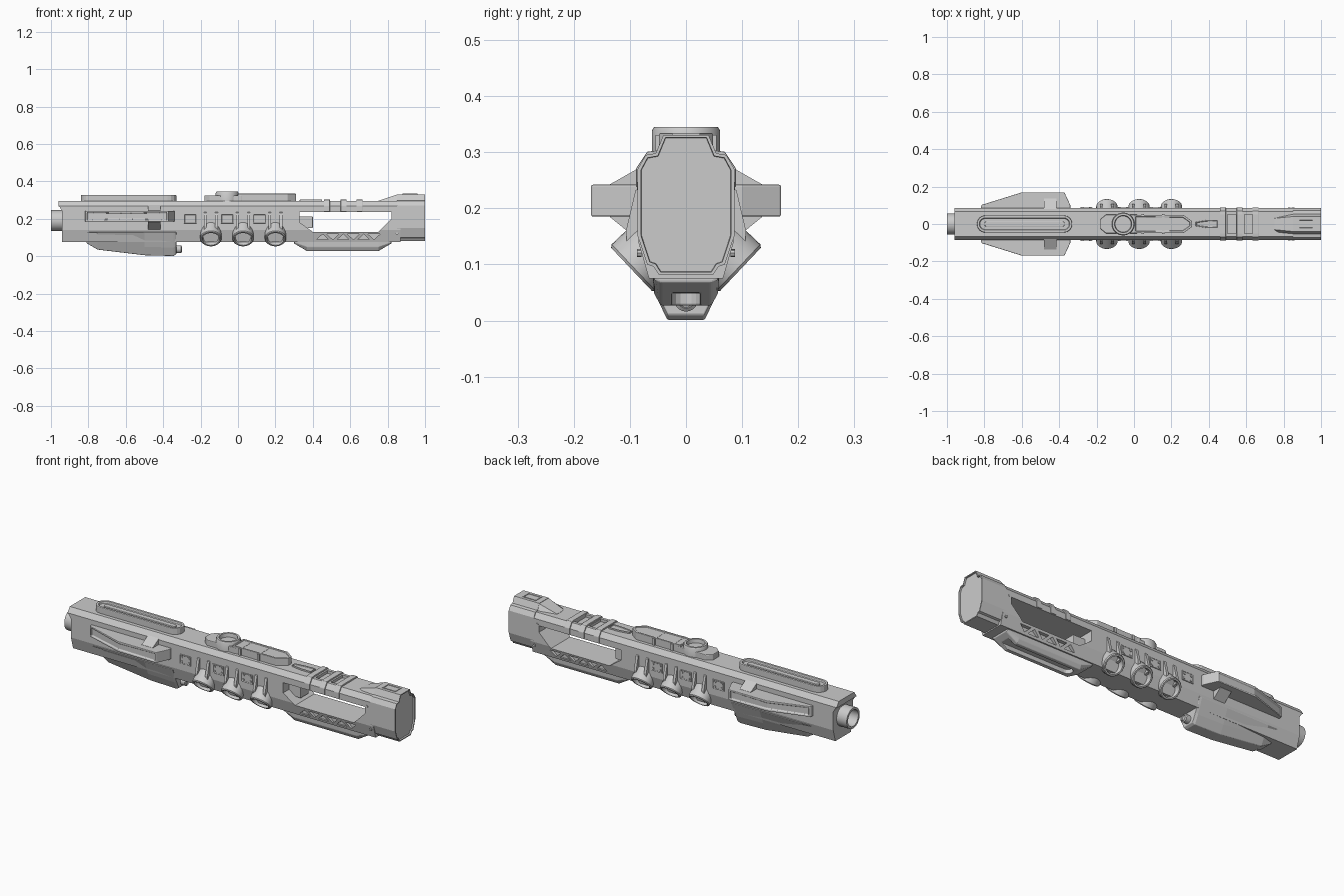
import bpy, bmesh, math
from mathutils import Vector

if "Cube" in bpy.data.objects:
    bpy.data.objects.remove(bpy.data.objects["Cube"])


def make(name, bm, bevel=0.0):
    bmesh.ops.remove_doubles(bm, verts=bm.verts[:], dist=1e-5)
    bmesh.ops.recalc_face_normals(bm, faces=bm.faces[:])
    me = bpy.data.meshes.new(name)
    bm.to_mesh(me)
    bm.free()
    ob = bpy.data.objects.new(name, me)
    bpy.context.collection.objects.link(ob)
    if bevel:
        soften(ob, bevel)
    return ob


def soften(ob, width):
    m = ob.modifiers.new("edge_bevel", 'BEVEL')
    m.width, m.segments, m.limit_method = width, 2, 'ANGLE'
    m.angle_limit = math.radians(25)


def loft(name, rings, bevel=0.0, inset=None):
    """Skin closed rings of 3D points; inset = (thickness, depth) on the last cap."""
    bm = bmesh.new()
    vs = [[bm.verts.new(p) for p in r] for r in rings]
    n = len(rings[0])
    for a, b in zip(vs, vs[1:]):
        for i in range(n):
            bm.faces.new((a[i], a[(i + 1) % n], b[(i + 1) % n], b[i]))
    bm.faces.new(vs[0][::-1])
    cap = bm.faces.new(vs[-1])
    bmesh.ops.recalc_face_normals(bm, faces=bm.faces[:])
    if inset:
        bmesh.ops.inset_region(bm, faces=[cap], thickness=inset[0], depth=0)
        bmesh.ops.inset_region(bm, faces=[cap], thickness=0.001, depth=-inset[1])
    return make(name, bm, bevel)


def prism(name, pts, axis, a, b, bevel=0.0, inset=None):
    place = {'x': lambda p, t: (t, p[0], p[1]),
             'y': lambda p, t: (p[0], t, p[1]),
             'z': lambda p, t: (p[0], p[1], t)}[axis]
    return loft(name, [[place(p, t) for p in pts] for t in (a, b)], bevel, inset)


def lathe(name, profile, center, direction, seg=32):
    """Revolve (radius, height) points around a direction."""
    q = Vector((0, 0, 1)).rotation_difference(Vector(direction))
    bm = bmesh.new()
    rows = []
    for r, h in profile:
        rows.append([bm.verts.new(Vector(center) + q @ Vector((
            r * math.cos(2 * math.pi * i / seg), r * math.sin(2 * math.pi * i / seg), h)))
            for i in range(seg)])
    for a, b in zip(rows, rows[1:]):
        for i in range(seg):
            j = (i + 1) % seg
            bm.faces.new((a[i], a[j], b[j], b[i]))
    for row in (rows[0], rows[-1]):
        bm.faces.new(row)
    ob = make(name, bm)
    bpy.ops.object.select_all(action='DESELECT')
    ob.select_set(True)
    bpy.context.view_layer.objects.active = ob
    bpy.ops.object.shade_smooth_by_angle(angle=math.radians(30))
    return ob


def sym(half):
    return half + [(-y, z) for y, z in reversed(half)]


def rect(x0, x1, z0, z1):
    return [(x0, z0), (x1, z0), (x1, z1), (x0, z1)]


def capsule(x0, x1, r, n=8):
    arc = [math.pi * i / n - math.pi / 2 for i in range(n + 1)]
    return ([(x1 - r + r * math.cos(t), r * math.sin(t)) for t in arc] +
            [(x0 + r - r * math.cos(t), -r * math.sin(t)) for t in arc])


def cut(target, cutters):
    bpy.context.view_layer.objects.active = target
    for c in cutters:
        m = target.modifiers.new("cut", 'BOOLEAN')
        m.operation, m.solver, m.object = 'DIFFERENCE', 'EXACT', c
        bpy.ops.object.modifier_apply(modifier=m.name)
        bpy.data.objects.remove(c)


# main receiver with through window, stepped rear, truss pockets and top gaps
section = sym([(0.066, 0.295), (0.085, 0.268), (0.085, 0.14), (0.066, 0.075)])
body = prism("main_body", section, 'x', -0.96, 0.87)
cuts = [
    prism("cut", [(0.33, 0.235), (0.82, 0.235), (0.82, 0.2), (0.75, 0.13), (0.4, 0.13), (0.33, 0.18)],
          'y', -0.2, 0.2),
    prism("cut", [(-1, 0.03), (-0.94, 0.03), (-0.94, 0.24), (-0.955, 0.265), (-1, 0.265)], 'y', -0.2, 0.2),
]
for s in (-1, 1):
    for i in range(6):
        x, up = 0.42 + i * 0.055, i % 2
        z0, z1 = (0.118, 0.088) if up else (0.088, 0.118)
        cuts.append(prism("cut", [(x, z0), (x + 0.064, z0), (x + 0.032, z1)], 'y', s * 0.06, s * 0.15))
for x in (0.5, 0.59):
    cuts.append(prism("cut", rect(x, x + 0.045, -0.05, 0.05), 'z', 0.28, 0.4))
cut(body, cuts)

# block at the rear of the window
prism("window_block", rect(0.32, 0.40, 0.15, 0.212), 'y', -0.035, 0.035, 0.003)

# muzzle with recessed front face, and the ramp above it
muzzle = sym([(0.04, 0.331), (0.054, 0.298), (0.072, 0.295), (0.086, 0.27), (0.086, 0.15),
              (0.069, 0.1), (0.058, 0.096), (0.048, 0.081)])
prism("muzzle", muzzle, 'x', 0.85, 1.0, inset=(0.006, 0.008))
loft("muzzle_ramp", [[(x, y, z) for y, z in sym([(w, t), (w + 0.016, 0.285)])]
                     for x, w, t in ((0.75, 0.03, 0.296), (0.85, 0.04, 0.329), (0.9, 0.04, 0.329))])
prism("muzzle_top_plate", rect(0.88, 0.96, -0.025, 0.025), 'z', 0.325, 0.334, inset=(0.007, 0.004))

# rear barrel
lathe("rear_barrel", [(0, -0.1), (0.044, -0.1), (0.044, 0.0), (0.056, 0.0), (0.056, -0.12), (0, -0.12)],
      (-1.0, 0, 0.19), (-1, 0, 0))

# rear top rail and ridge inside its groove
prism("rear_top_rail", capsule(-0.84, -0.33, 0.046), 'z', 0.285, 0.328, 0.004, (0.014, 0.012))
prism("rear_top_ridge", capsule(-0.80, -0.37, 0.014), 'z', 0.30, 0.323, 0.003)

# sight base, long sight block and ring
prism("sight_base", [(-0.18, -0.025), (-0.15, -0.05), (0.02, -0.05), (0.02, 0.05), (-0.15, 0.05),
                     (-0.18, 0.025)], 'z', 0.285, 0.325, 0.004)
prism("sight_block", [(0.0, -0.048), (0.265, -0.048), (0.31, -0.015), (0.31, 0.015), (0.265, 0.048),
                      (0.0, 0.048)], 'z', 0.285, 0.334, 0.005, (0.012, 0.004))
for x in (0.04, 0.15):
    prism("sight_clamp", rect(x, x + 0.014, -0.054, 0.054), 'z', 0.285, 0.331)
lathe("sight_ring", [(0, 0.325), (0.043, 0.325), (0.046, 0.345), (0.057, 0.345), (0.061, 0.338),
                     (0.061, 0.29), (0, 0.29)], (-0.058, 0, 0), (0, 0, 1))
prism("top_pointer", [(0.33, -0.012), (0.39, -0.022), (0.45, -0.022), (0.45, 0.022), (0.39, 0.022),
                      (0.33, 0.012)], 'z', 0.285, 0.303, 0.002, (0.006, 0.004))

# bands over the window
for x in (0.475, 0.565, 0.65):
    prism("top_band", sym([(0.05, 0.303), (0.069, 0.301), (0.089, 0.271), (0.089, 0.238), (0.07, 0.235)]),
          'x', x - 0.016, x + 0.016, 0.002)

# lower handguard with a channel underneath
rings = []
for x, zb in ((0.30, 0.068), (0.37, 0.027), (0.75, 0.027), (0.82, 0.068)):
    rings.append([(x, y, z) for y, z in sym([(0.06, 0.09), (0.057, zb + (0.08 - zb) * 0.4), (0.045, zb)])])
guard = loft("handguard", rings)
cut(guard, [prism("cut", capsule(0.38, 0.86, 0.025), 'z', 0.0, 0.05)])
soften(guard, 0.003)

# rear underside pod with knob
pod = [(-0.81, 0.07, 0.055), (-0.75, 0.035, 0.045), (-0.5, 0.005, 0.035), (-0.345, 0.001, 0.035),
       (-0.33, 0.01, 0.04)]
loft("under_pod", [[(x, y, z) for y, z in sym([(0.086, 0.128), (w + 0.022, zb + 0.045), (0.033, zb)])]
                   for x, zb, w in ((x, zb, 0.033) for x, zb, _ in pod)], 0.003)
lathe("pod_knob", [(0, 0), (0.021, 0), (0.021, 0.035), (0.015, 0.04), (0.013, 0.034), (0, 0.034)],
      (-0.34, 0, 0.037), (1, 0, 0), 20)

for s in (-1, 1):
    # side wing: swept slab with a framed outer face
    plan = [(-0.82, 0.08), (-0.815, 0.102), (-0.6, 0.169), (-0.372, 0.169), (-0.34, 0.1), (-0.34, 0.08)]
    wing = prism("side_wing", [(x, s * y) for x, y in plan], 'z', 0.185, 0.242)
    bm = bmesh.new()
    bm.from_mesh(wing.data)
    outer = [f for f in bm.faces if abs(f.normal.z) < 0.1 and f.normal.y * s > 0.8]
    bmesh.ops.inset_region(bm, faces=outer, thickness=0.012, depth=0)
    bmesh.ops.inset_region(bm, faces=outer, thickness=0.002, depth=-0.006)
    bm.to_mesh(wing.data)
    bm.free()
    soften(wing, 0.003)
    prism("wing_pylon", [(s * y, z) for y, z in
                         ((0.075, 0.277), (0.135, 0.243), (0.135, 0.184), (0.075, 0.135))], 'x', -0.482, -0.415)

    # angled side tubes with paired ribs
    for x in (-0.145, 0.027, 0.2):
        lathe("side_tube", [(0, -0.035), (0.041, -0.035), (0.045, 0.0), (0.053, 0.0), (0.057, -0.005),
                            (0.057, -0.085), (0, -0.085)],
              (x, s * 0.097, 0.091), (0, s * 0.73, -0.69))
        for dx in (-0.03, 0.03):
            prism("tube_rib", [(s * y, z) for y, z in
                               ((0.08, 0.238), (0.09, 0.232), (0.107, 0.16), (0.105, 0.125), (0.075, 0.12))],
                  'x', x + dx - 0.007, x + dx + 0.007)

    # bolted plates between the tubes
    for x in (-0.255, -0.058, 0.115):
        prism("side_plate", rect(x - 0.034, x + 0.034, 0.176, 0.226), 'y', s * 0.08, s * 0.089,
              0.002, (0.006, 0.002))
        for bx in (-0.021, 0.021):
            for bz in (-0.012, 0.012):
                lathe("plate_bolt", [(0, 0), (0.006, 0), (0.006, 0.005), (0, 0.005)],
                      (x + bx, s * 0.085, 0.201 + bz), (0, s, 0), 8)

    # muzzle side bolts
    for x, z in ((0.83, 0.24), (0.85, 0.12)):
        lathe("muzzle_bolt", [(0, 0), (0.007, 0), (0.007, 0.008), (0, 0.008)],
              (x, s * 0.079, z), (0, s, 0), 8)
